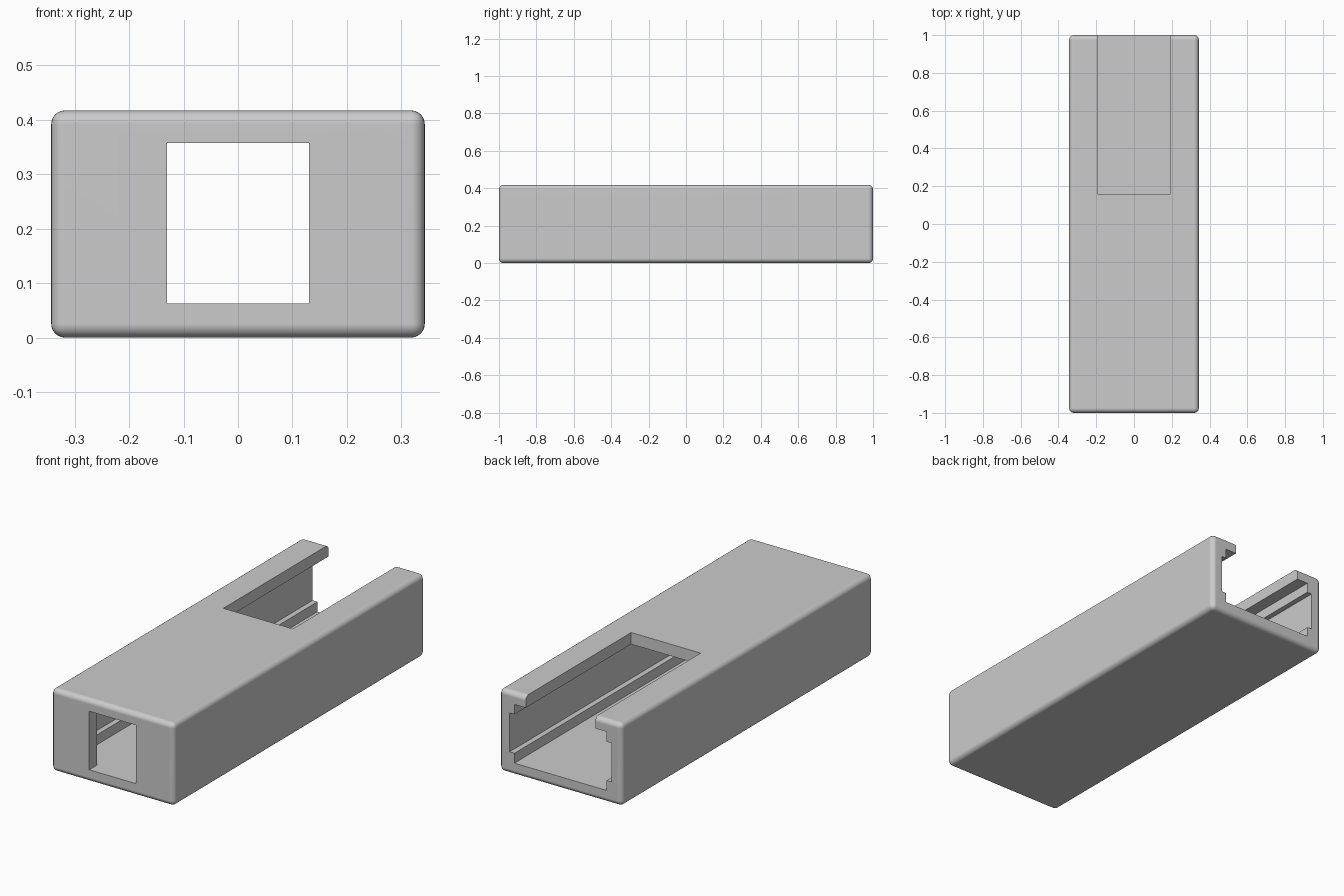
import bpy
import bmesh
import math

if "Cube" in bpy.data.objects:
    bpy.data.objects.remove(bpy.data.objects["Cube"], do_unlink=True)

HALF_W, HEIGHT, ROUND = 0.343, 0.417, 0.025
FLOOR, CEILING = 0.062, 0.358
FRONT_WALL = -0.94

grey = bpy.data.materials.new("light grey")
grey.use_nodes = True
colour = (0.6, 0.6, 0.6, 1)
grey.diffuse_color = colour
grey.node_tree.nodes["Principled BSDF"].inputs["Base Color"].default_value = colour


def add_prism(name, outline, y0, y1):
    """Extrude an (x, z) outline along y."""
    bm = bmesh.new()
    face = bm.faces.new([bm.verts.new((x, y0, z)) for x, z in outline])
    grown = bmesh.ops.extrude_face_region(bm, geom=[face])["geom"]
    bmesh.ops.translate(bm, vec=(0, y1 - y0, 0),
                        verts=[v for v in grown if isinstance(v, bmesh.types.BMVert)])
    bmesh.ops.recalc_face_normals(bm, faces=bm.faces)
    mesh = bpy.data.meshes.new(name)
    bm.to_mesh(mesh)
    bm.free()
    obj = bpy.data.objects.new(name, mesh)
    bpy.context.collection.objects.link(obj)
    mesh.materials.append(grey)
    return obj


def rectangle(half, z0, z1):
    return [(-half, z0), (half, z0), (half, z1), (-half, z1)]


def apply(obj, modifier):
    bpy.context.view_layer.objects.active = obj
    bpy.ops.object.modifier_apply(modifier=modifier.name)


# Outer case with rounded edges
case = add_prism("case", rectangle(HALF_W, 0, HEIGHT), -1, 1)
bevel = case.modifiers.new("rounded edges", 'BEVEL')
bevel.width = ROUND
bevel.segments = 6
apply(case, bevel)

# Channel section: narrow at floor and ceiling, wider between the guide rails
NARROW, WIDE, LOW, HIGH = 0.257, 0.284, 0.112, 0.308
right_side = [(NARROW, FLOOR), (NARROW, LOW), (WIDE, LOW),
              (WIDE, HIGH), (NARROW, HIGH), (NARROW, CEILING)]
channel = right_side + [(-x, z) for x, z in reversed(right_side)]

# Channel open at the back, window in the front wall, slot in the roof
cutters = [
    add_prism("channel_cutter", channel, FRONT_WALL, 1.1),
    add_prism("window_cutter", rectangle(0.13, FLOOR + 0.0005, CEILING - 0.0005), -1.1, -0.9),
    add_prism("slot_cutter", rectangle(0.194, 0.3, 0.5), 0.16, 1.2),
]
for cutter in cutters:
    cut = case.modifiers.new("cut", 'BOOLEAN')
    cut.operation = 'DIFFERENCE'
    cut.solver = 'EXACT'
    cut.object = cutter
    apply(case, cut)
    bpy.data.objects.remove(cutter, do_unlink=True)

# Smooth rounding with crisp cut edges and flat walls
bpy.ops.object.select_all(action='DESELECT')
case.select_set(True)
bpy.context.view_layer.objects.active = case
bpy.ops.object.shade_smooth_by_angle(angle=math.radians(30))
normals = case.modifiers.new("flat walls", 'WEIGHTED_NORMAL')
normals.keep_sharp = True
